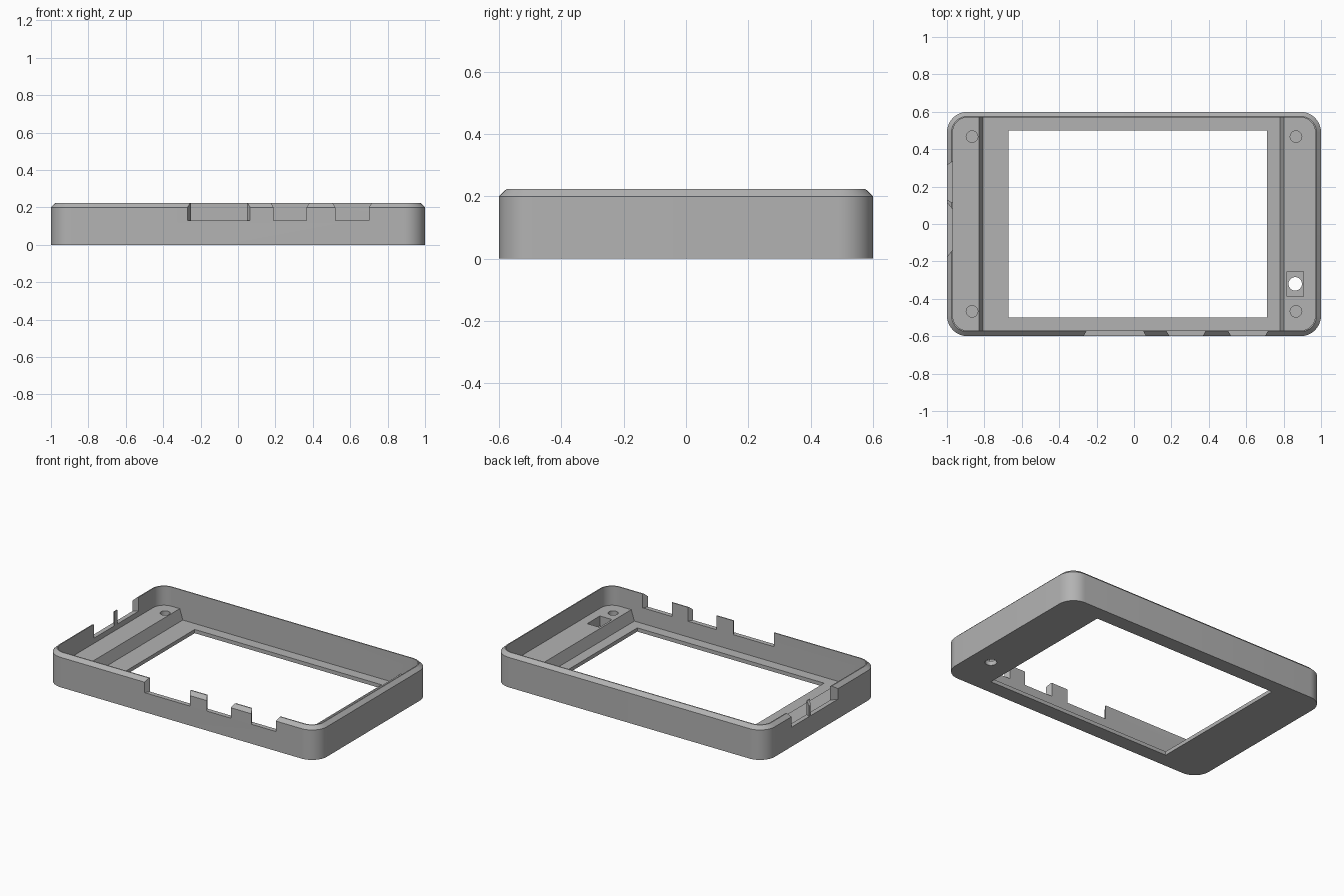
import bpy, bmesh, math
from math import radians, cos, sin, pi

cube = bpy.data.objects.get("Cube")
if cube:
    bpy.data.objects.remove(cube, do_unlink=True)

grey = bpy.data.materials.new("grey plastic")
grey.use_nodes = True
colour = (0.45, 0.45, 0.45, 1)
grey.diffuse_color = colour
grey.node_tree.nodes["Principled BSDF"].inputs["Base Color"].default_value = colour

HALF_X, HALF_Y, RADIUS = 1.0, 0.6, 0.11
HEIGHT, SHOULDER, WALL, CHAMFER = 0.223, 0.2, 0.031, 0.024
FLOOR, PAD_TOP, NOTCH_Z = 0.025, 0.095, 0.13
ABOVE = 0.3


def loft(name, rings):
    """Closed solid through matching rings, given as (outline, z) pairs."""
    bm = bmesh.new()
    loops = [[bm.verts.new((x, y, z)) for x, y in outline] for outline, z in rings]
    n = len(loops[0])
    for low, high in zip(loops, loops[1:]):
        for i in range(n):
            j = (i + 1) % n
            bm.faces.new((low[i], low[j], high[j], high[i]))
    bm.faces.new(loops[0][::-1])
    bm.faces.new(loops[-1])
    bmesh.ops.recalc_face_normals(bm, faces=bm.faces)
    mesh = bpy.data.meshes.new(name)
    bm.to_mesh(mesh)
    bm.free()
    mesh.materials.append(grey)
    obj = bpy.data.objects.new(name, mesh)
    bpy.context.collection.objects.link(obj)
    return obj


def rounded(inset, steps=10):
    r = RADIUS - inset
    pts = []
    for k, (sx, sy) in enumerate([(1, 1), (-1, 1), (-1, -1), (1, -1)]):
        for s in range(steps + 1):
            a = (k + s / steps) * pi / 2
            pts.append((sx * (HALF_X - RADIUS) + r * cos(a),
                        sy * (HALF_Y - RADIUS) + r * sin(a)))
    return pts


def rect(x0, x1, y0, y1):
    return [(x0, y0), (x1, y0), (x1, y1), (x0, y1)]


def circle(x, y, r, n=32):
    return [(x + r * cos(2 * pi * i / n), y + r * sin(2 * pi * i / n)) for i in range(n)]


def cut(target, outline, z0, z1, top_outline=None):
    cutter = loft("cutter", [(outline, z0), (top_outline or outline, z1)])
    mod = target.modifiers.new("cut", 'BOOLEAN')
    mod.operation, mod.solver, mod.object = 'DIFFERENCE', 'EXACT', cutter
    bpy.context.view_layer.objects.active = target
    bpy.ops.object.modifier_apply(modifier=mod.name)
    bpy.data.objects.remove(cutter, do_unlink=True)


# Outer block with chamfered rim
case = loft("case_bezel", [(rounded(0), 0), (rounded(0), SHOULDER), (rounded(CHAMFER), HEIGHT)])

# Cavity above the end pads, then the sloped trough between them
cut(case, rounded(WALL), PAD_TOP, ABOVE)
inner_y = HALF_Y - WALL
rise = 0.023 * 2
cut(case, rect(-0.806, 0.78, -inner_y, inner_y), FLOOR, FLOOR + 2 * (PAD_TOP - FLOOR),
    rect(-0.806 - rise, 0.78 + rise, -inner_y, inner_y))

# Screen window
cut(case, rect(-0.67, 0.71, -0.5, 0.5), -0.1, ABOVE)

# Blind screw holes in the pads
for sx in (-1, 1):
    for sy in (-1, 1):
        cut(case, circle(sx * 0.866, sy * 0.467, 0.031), 0.035, ABOVE)

# Indicator recess and its through hole
cut(case, rect(0.817, 0.907, -0.387, -0.253), 0.03, ABOVE)
cut(case, circle(0.862, -0.32, 0.036), -0.1, ABOVE)


def flare(a, b, grow, wall_out, wall_in):
    """Notch outline: along-wall span a..b outside, grown on the inside."""
    t = 0.3
    return [(a + grow * t, wall_out + (wall_out - wall_in) * t),
            (b - grow * t, wall_out + (wall_out - wall_in) * t),
            (b + grow * (1 + t), wall_in - (wall_out - wall_in) * t),
            (a - grow * (1 + t), wall_in - (wall_out - wall_in) * t)]


# Port notches in the front wall
for a, b, grow in [(-0.27, 0.065, -0.018), (0.19, 0.367, 0.018), (0.52, 0.70, 0.018)]:
    cut(case, flare(a, b, grow, -HALF_Y, -HALF_Y + WALL), NOTCH_Z, ABOVE)

# Port notches in the right-hand end wall
for a, b, grow in [(-0.175, 0.115, -0.038), (0.132, 0.315, 0.02)]:
    outline = [(y, x) for x, y in flare(a, b, grow, -HALF_X, -HALF_X + WALL)]
    cut(case, outline, NOTCH_Z, ABOVE)

bpy.ops.object.select_all(action='DESELECT')
case.select_set(True)
bpy.context.view_layer.objects.active = case
bpy.ops.object.shade_smooth_by_angle(angle=radians(30))
